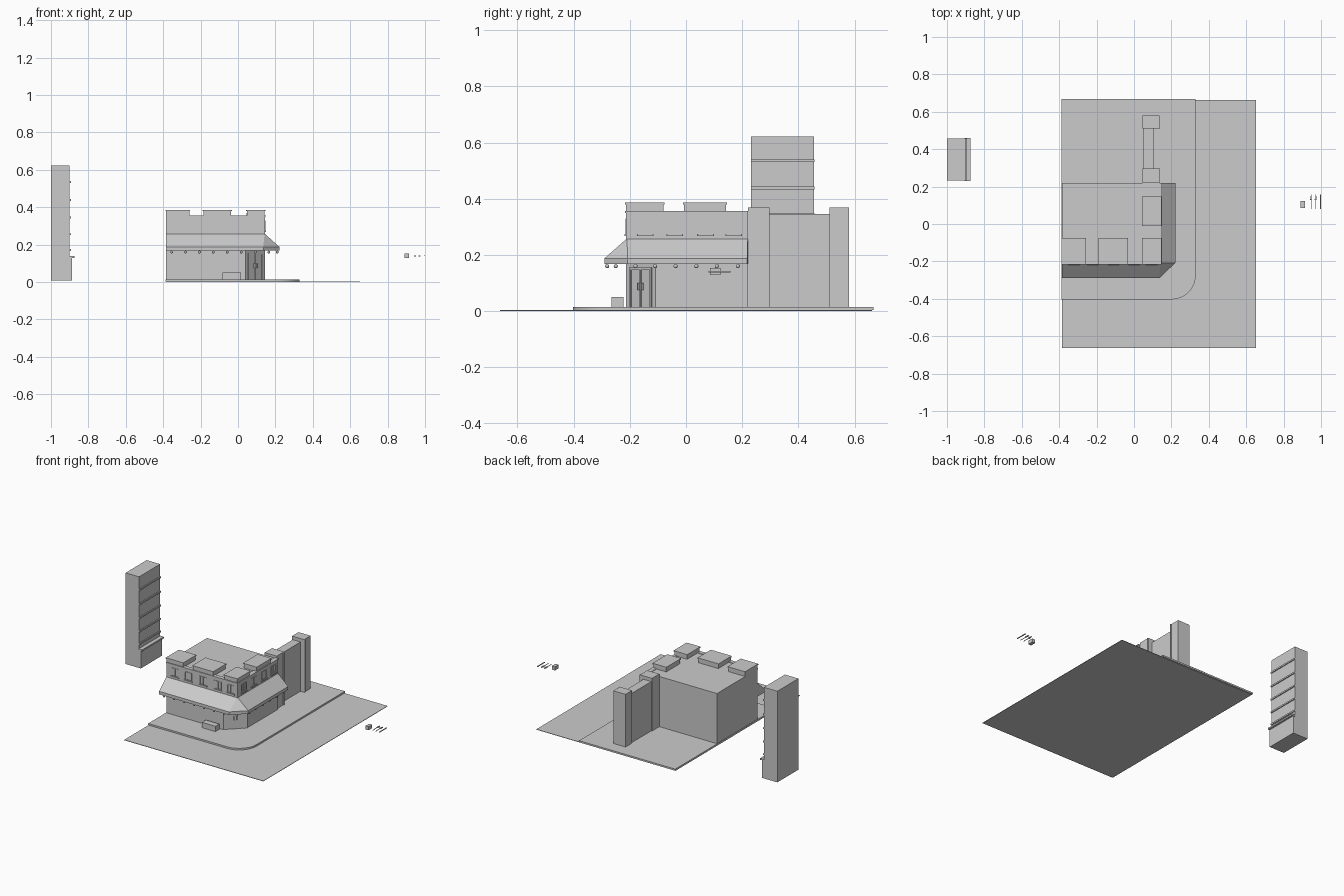
import bpy, bmesh, math
from mathutils import Vector

if "Cube" in bpy.data.objects:
    bpy.data.objects.remove(bpy.data.objects["Cube"])


def finish(name, bm):
    bmesh.ops.recalc_face_normals(bm, faces=bm.faces)
    me = bpy.data.meshes.new(name)
    bm.to_mesh(me)
    bm.free()
    ob = bpy.data.objects.new(name, me)
    bpy.context.collection.objects.link(ob)
    return ob


def add_box(bm, x0, x1, y0, y1, z0, z1):
    vs = bmesh.ops.create_cube(bm, size=1)["verts"]
    for v in vs:
        v.co = Vector(((x0 + x1) / 2 + v.co.x * (x1 - x0),
                       (y0 + y1) / 2 + v.co.y * (y1 - y0),
                       (z0 + z1) / 2 + v.co.z * (z1 - z0)))
    return vs


def boxes(name, dims):
    bm = bmesh.new()
    for d in dims:
        add_box(bm, *d)
    return finish(name, bm)


def prism(name, outline, z0, z1):
    bm = bmesh.new()
    lo = [bm.verts.new((x, y, z0)) for x, y in outline]
    hi = [bm.verts.new((x, y, z1)) for x, y in outline]
    bm.faces.new(lo)
    bm.faces.new(hi)
    n = len(lo)
    for i in range(n):
        j = (i + 1) % n
        bm.faces.new((lo[i], lo[j], hi[j], hi[i]))
    return finish(name, bm)


# Road sheet and pavement with rounded street corner
boxes("road", [(-.385, .652, -.662, .662, 0, .003)])
R = .13
corner = [(.33 - R + R * math.sin(a), -.403 + R - R * math.cos(a))
          for a in [math.pi / 2 * i / 12 for i in range(13)]]
prism("pavement", [(-.387, -.403)] + corner + [(.33, .667), (-.387, .667)], .003, .014)

# Ground floor with cut corner, upper floor above it
prism("ground_floor", [(-.385, -.213), (.04, -.213), (.145, -.108), (.145, .22), (-.385, .22)], .012, .18)
boxes("upper_floor", [(-.385, .145, -.213, .22, .175, .352)])

# Battlements with thin overhanging caps
merlons = [(-.385, -.26, -.213, -.08), (-.185, -.037, -.213, -.08),
           (.048, .143, -.213, -.08), (.048, .143, -.007, .142)]
boxes("battlements", [m + (.35, .38) for m in merlons])
e = .004
boxes("battlement_caps", [(max(a - e, -.387), b + e, c - e, d + e, .379, .386) for a, b, c, d in merlons])
boxes("parapet_coping", [(-.385, .149, -.217, -.19, .349, .356), (.12, .149, -.213, .22, .349, .356)])

# Upper windows: frames, recessed-looking panes and sills
frames, sills = [], []
t = .003
def window(c, side):
    w, z0, z1, f = .026, .275, .33, .004
    parts = [(c - w, c + w, z0, z0 + f), (c - w, c + w, z1 - f, z1),
             (c - w, c - w + f, z0, z1), (c + w - f, c + w, z0, z1), (c - f / 2, c + f / 2, z0, z1)]
    for a, b, lo, hi in parts:
        frames.append((a, b, -.213 - t, -.212, lo, hi) if side == 0 else (.144, .145 + t, a, b, lo, hi))
    a, b = c - w - .004, c + w + .004
    sills.append((a, b, -.219, -.212, .268, .274) if side == 0 else (.144, .151, a, b, .268, .274))
for c in (-.32, -.22, -.11, 0, .095):
    window(c, 0)
for c in (-.145, -.04, .07, .17):
    window(c, 1)
boxes("window_frames", frames)
boxes("window_sills", sills)

# Awning wrapped around the two street sides
inner = [(-.385, -.213), (.142, -.213), (.145, -.21), (.145, .22)]
outer = [(-.385, -.29), (.135, -.29), (.221, -.208), (.221, .218)]
bm = bmesh.new()
rings = [[bm.verts.new((x, y, z)) for x, y in path]
         for path, z in ((inner, .256), (outer, .188), (outer, .167), (inner, .167))]
for k in range(4):
    a, b = rings[k], rings[(k + 1) % 4]
    for i in range(3):
        bm.faces.new((a[i], a[i + 1], b[i + 1], b[i]))
for i in (0, 3):
    bm.faces.new([r[i] for r in rings])
finish("awning", bm)

# Small round lamps under the awning edge
bm = bmesh.new()
spots = [(-.355 + .0745 * i, -.281) for i in range(7)] + [(.165, -.25)]
spots += [(.21, y) for y in (-.18, -.11, -.037, .037, .11, .185)]
for x, y in spots:
    vs = bmesh.ops.create_icosphere(bm, subdivisions=2, radius=.0075)["verts"]
    bmesh.ops.translate(bm, verts=vs, vec=(x, y, .16))
for f in bm.faces:
    f.smooth = True
finish("awning_lamps", bm)

# Corner double door, built flat then turned onto the cut corner
def corner_part(name, dims):
    ob = boxes(name, dims)
    ob.location = (.0925, -.1605, 0)
    ob.rotation_euler.z = math.pi / 4
    return ob
corner_part("door_frame", [(-.055, -.047, -.005, .002, .014, .155), (.047, .055, -.005, .002, .014, .155),
                           (-.055, .055, -.005, .002, .147, .155), (-.002, .002, -.004, .002, .014, .147)])
corner_part("door_handles", [(s - .002, s + .002, -.009, 0, .075, .1) for s in (-.01, .01)])

# Planter on the pavement
boxes("planter", [(-.083, .017, -.265, -.223, .013, .05)])

# Courtyard wall with end pillars
boxes("yard_wall", [(.05, .108, .22, .52, .012, .346)])
boxes("yard_pillars", [(.045, .135, .22, .298, .012, .369), (.045, .135, .511, .58, .012, .369)])
boxes("pillar_trim", [(.045, .14, .288, .296, .012, .369), (.045, .14, .511, .519, .012, .369)])

# Detached tall facade with shopfront ledge and floor bands
boxes("tall_block", [(-1, -.9, .232, .456, .008, .622)])
boxes("tall_block_base", [(-.905, -.887, .232, .456, .008, .13)])
boxes("tall_block_ledge", [(-.905, -.874, .229, .459, .128, .138)])
boxes("tall_block_bands", [(-.902, -.894, .231, .457, z, z + .01)
                           for z in (.165, .25, .34, .433, .53)])

# Loose props: small crate and three utensil-like rods
boxes("crate", [(.891, .914, .085, .123, .129, .153)])
for i, x in enumerate((.947, .97, .997)):
    parts = [(x - .0015, x + .0015, .08, .158, .138, .141)]
    if i < 2:
        parts += [(x - .006, x + .006, .128, .133, .137, .142),
                  (x - .006, x - .004, .13, .15, .138, .141), (x + .004, x + .006, .13, .15, .138, .141)]
    else:
        parts += [(x - .003, x + .003, .08, .158, .138, .142)]
    boxes("rod_%d" % (i + 1), parts)
